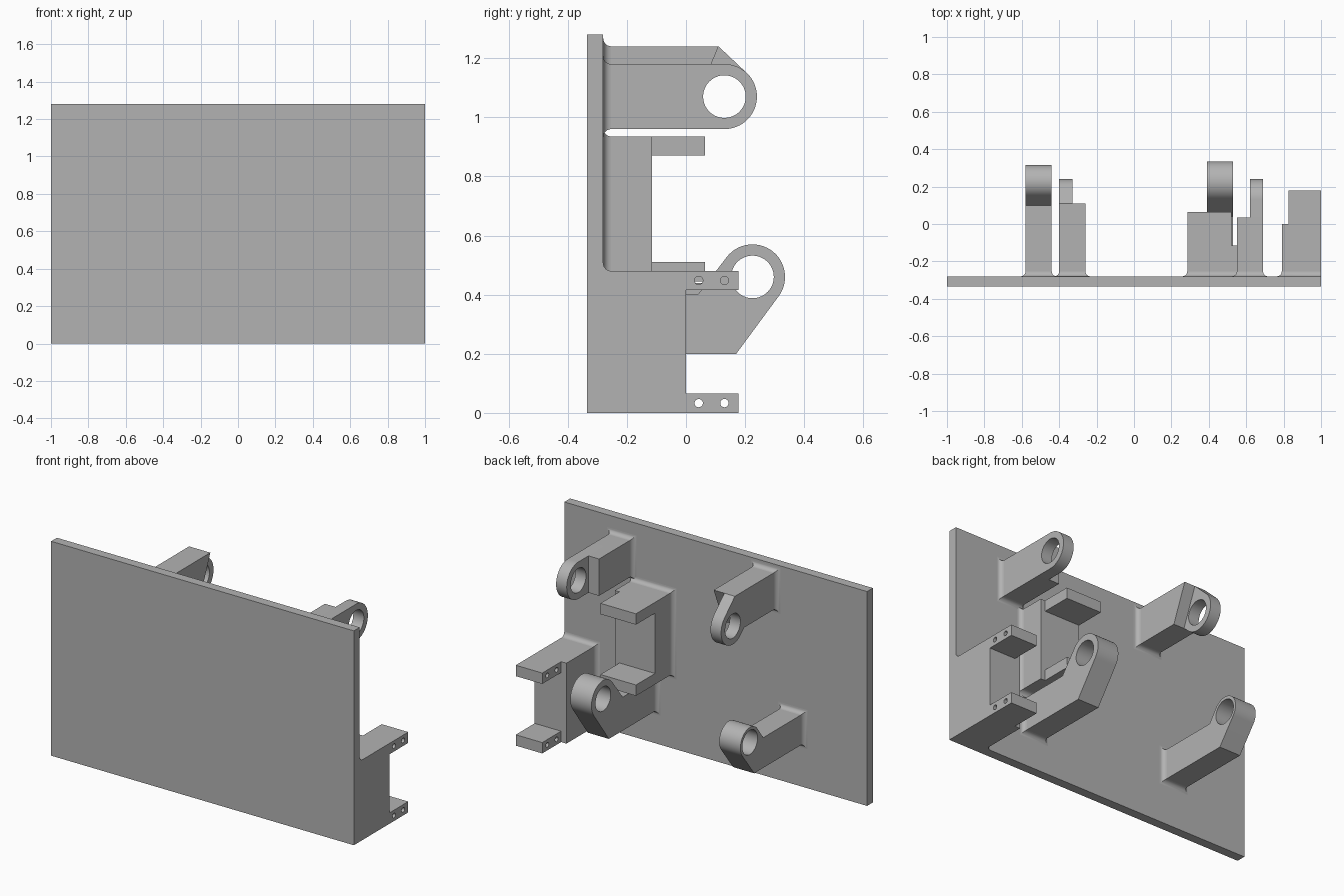
import bpy, bmesh, math

if "Cube" in bpy.data.objects:
    bpy.data.objects.remove(bpy.data.objects["Cube"])

grey = bpy.data.materials.new("plain grey")
grey.diffuse_color = (0.45, 0.45, 0.45, 1)
grey.use_nodes = True
grey.node_tree.nodes["Principled BSDF"].inputs["Base Color"].default_value = grey.diffuse_color
BACK = -0.28      # rear surface of the plate
R = 0.027         # fillet radius where parts meet the plate


def finish(name, bm):
    bmesh.ops.recalc_face_normals(bm, faces=bm.faces)
    me = bpy.data.meshes.new(name)
    bm.to_mesh(me)
    bm.free()
    me.materials.append(grey)
    ob = bpy.data.objects.new(name, me)
    bpy.context.collection.objects.link(ob)
    bpy.ops.object.select_all(action='DESELECT')
    bpy.context.view_layer.objects.active = ob
    ob.select_set(True)
    bpy.ops.object.shade_smooth_by_angle(angle=math.radians(25))
    return ob


def prism(name, profile, x0, x1):
    """Extrude a (y, z) profile along x."""
    bm = bmesh.new()
    a, b = [[bm.verts.new((x, y, z)) for y, z in profile] for x in (x0, x1)]
    bm.faces.new(a)
    bm.faces.new(b)
    n = len(profile)
    for i in range(n):
        j = (i + 1) % n
        bm.faces.new((a[i], a[j], b[j], b[i]))
    return finish(name, bm)


def rect(y0, y1, z0, z1):
    return [(y0, z0), (y1, z0), (y1, z1), (y0, z1)]


def arc(y, z, r, start, steps=32):
    """Half circle of points, beginning at the start angle."""
    return [(y + r * math.cos(t), z + r * math.sin(t))
            for t in (math.radians(start + 180 * i / steps) for i in range(steps + 1))]


def bore(ob, x0, x1, y, z, r):
    """Drill a round hole along x."""
    pts = arc(y, z, r, 0) + arc(y, z, r, 180)[1:-1]
    cutter = prism("hole_cutter", pts[:-1] if pts[0] == pts[-1] else pts, x0 - 0.05, x1 + 0.05)
    mod = ob.modifiers.new("hole", 'BOOLEAN')
    mod.operation, mod.object, mod.solver = 'DIFFERENCE', cutter, 'EXACT'
    bpy.ops.object.select_all(action='DESELECT')
    bpy.context.view_layer.objects.active = ob
    ob.select_set(True)
    bpy.ops.object.modifier_apply(modifier=mod.name)
    bpy.data.objects.remove(cutter)
    bpy.ops.object.shade_smooth_by_angle(angle=math.radians(25))


def root_fillet(name, x0, x1, z0, z1, sides=(1, 1, 1, 1), steps=6):
    """Flared collar on the plate; sides = flare at low x, high x, low z, high z."""
    bm = bmesh.new()
    rings = []
    for i in range(steps + 1):
        t = math.pi / 2 * i / steps
        o, y = R * (1 - math.sin(t)), BACK + R * (1 - math.cos(t))
        l, r, d, u = [o * s for s in sides]
        rings.append([bm.verts.new((x, y, z)) for x, z in
                      ((x0 - l, z0 - d), (x1 + r, z0 - d), (x1 + r, z1 + u), (x0 - l, z1 + u))])
    for a, b in zip(rings, rings[1:]):
        for i in range(4):
            j = (i + 1) % 4
            bm.faces.new((a[i], a[j], b[j], b[i]))
    bm.faces.new(rings[0])
    bm.faces.new(rings[-1])
    finish(name, bm)


# Main plate
prism("plate", rect(-0.335, BACK, 0, 1.28), -1, 1)

# Upper right lug: straight arm beside a short block
lug = prism("upper_right_lug", [(BACK, 0.96)] + arc(0.13, 1.07, 0.11, -90) + [(BACK, 1.18)], 0.62, 0.69)
bore(lug, 0.62, 0.69, 0.13, 1.07, 0.072)
prism("upper_right_block", rect(BACK, 0.035, 0.96, 1.18), 0.55, 0.62)
root_fillet("upper_right_fillet", 0.55, 0.69, 0.96, 1.18)

# Upper left lug: arm bent downwards beside a mitred block
lug = prism("upper_left_lug", [(BACK, 1.02), (0.02, 1.02)] + arc(0.13, 1.07, 0.11, -135)
            + [(0.11, 1.24), (BACK, 1.24)], -0.40, -0.33)
bore(lug, -0.40, -0.33, 0.13, 1.07, 0.072)
prism("upper_left_block", [(BACK, 1.02), (0.02, 1.02), (0.11, 1.24), (BACK, 1.24)], -0.33, -0.26)
root_fillet("upper_left_fillet", -0.40, -0.26, 1.02, 1.24)

# Lower lugs: arms bent upwards
for side, x0, x1, z0, z1, kink_low, kink_high, r in (
        ("right", 0.39, 0.53, 0.20, 0.40, 0.17, 0.04, 0.11),
        ("left", -0.58, -0.44, 0.26, 0.44, 0.185, 0.10, 0.09)):
    lug = prism("lower_%s_lug" % side, [(BACK, z0), (kink_low, z0)] + arc(0.225, 0.46, r, -37)
                + [(kink_high, z1), (BACK, z1)], x0, x1)
    bore(lug, x0, x1, 0.225, 0.46, 0.072)
    root_fillet("lower_%s_fillet" % side, x0, x1, z0, z1)

# Inner channel bracket: block with two flanges
prism("inner_bracket_block", rect(BACK, -0.115, 0.445, 0.935), 0.285, 0.55)
for name, z0, z1 in (("lower", 0.445, 0.51), ("upper", 0.87, 0.935)):
    prism("inner_bracket_%s_flange" % name, rect(-0.115, 0.065, z0, z1), 0.285, 0.52)
root_fillet("inner_bracket_fillet", 0.285, 0.55, 0.445, 0.935)

# Corner bracket: block with two drilled flanges
prism("corner_bracket_block", rect(BACK, 0, 0, 0.48), 0.79, 1)
for name, z0, z1 in (("lower", 0, 0.065), ("upper", 0.415, 0.48)):
    flange = prism("corner_bracket_%s_flange" % name, rect(0, 0.178, z0, z1), 0.825, 1)
    for y in (0.043, 0.13):
        bore(flange, 0.825, 1, y, z0 + 0.033, 0.014)
root_fillet("corner_bracket_fillet", 0.79, 1, 0, 0.48, (1, 0, 0, 1))
